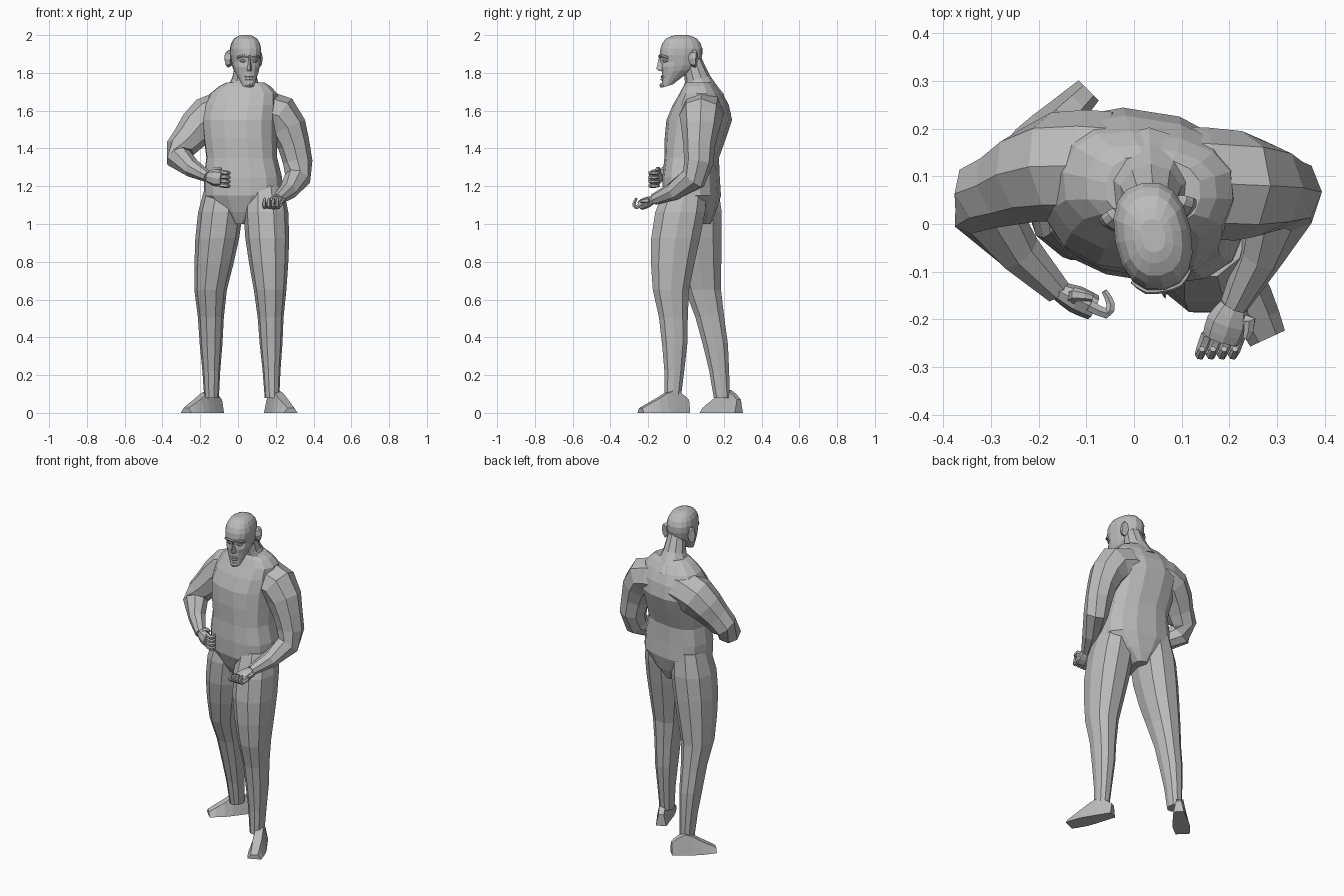
import bpy, bmesh, math
from mathutils import Vector, Matrix

old = bpy.data.objects.get("Cube")
if old:
    bpy.data.objects.remove(old, do_unlink=True)

grey = (.5, .5, .5, 1)
clay = bpy.data.materials.new("clay_grey")
clay.use_nodes = True
clay.diffuse_color = grey
clay.node_tree.nodes["Principled BSDF"].inputs["Base Color"].default_value = grey

X, Y, Z = Vector((1, 0, 0)), Vector((0, 1, 0)), Vector((0, 0, 1))


def ring(center, u, v, sides, power=1):
    """Closed section spanned by half-axes u and v; power below one squares it off."""
    points = []
    for i in range(sides):
        angle = math.tau * i / sides
        c, s = math.cos(angle), math.sin(angle)
        points.append(Vector(center) + u * math.copysign(abs(c) ** power, c)
                      + v * math.copysign(abs(s) ** power, s))
    return points


def smooth(stops):
    """Add one curved in-between stop inside every pair of stops."""
    last = len(stops) - 1
    result = []
    for i in range(last):
        nearby = zip(stops[max(i - 1, 0)], stops[i], stops[i + 1], stops[min(i + 2, last)])
        result.append(stops[i])
        result.append(tuple((b + c) / 2 + (b + c - a - d) / 16 for a, b, c, d in nearby))
    return result + [stops[last]]


def loft(name, rings):
    """Skin a list of equal-length sections and cap both ends."""
    bm = bmesh.new()
    rows = [[bm.verts.new(point) for point in section] for section in rings]
    count = len(rows[0])
    for low, high in zip(rows, rows[1:]):
        for i in range(count):
            j = (i + 1) % count
            bm.faces.new((low[i], low[j], high[j], high[i]))
    bm.faces.new(rows[0][::-1])
    bm.faces.new(rows[-1])
    bmesh.ops.recalc_face_normals(bm, faces=bm.faces)
    mesh = bpy.data.meshes.new(name)
    bm.to_mesh(mesh)
    bm.free()
    mesh.materials.append(clay)
    obj = bpy.data.objects.new(name, mesh)
    bpy.context.collection.objects.link(obj)
    return obj


def limb(name, points, radii, sides=6, flat=1, up=Y):
    """Sweep a tapering section along a bent path; flat thins it across the up direction."""
    stops = smooth([(*point, radius) for point, radius in zip(points, radii)])
    path = [Vector(stop[:3]) for stop in stops]
    rings = []
    for i, point in enumerate(path):
        ahead, behind = path[min(i + 1, len(path) - 1)], path[max(i - 1, 0)]
        tangent = (ahead - behind).normalized()
        side = tangent.cross(up).normalized()
        rise = side.cross(tangent)
        radius = stops[i][3]
        rings.append(ring(point, rise * radius, side * radius * flat, sides))
    return loft(name, rings)


# Torso: sections as height, centre x, centre y, half width, half depth
twist = Matrix.Rotation(math.radians(-9), 3, 'Z')
loft("torso", [
    ring((x, y, z), twist @ X * wide, twist @ Y * deep, 14, .8)
    for z, x, y, wide, deep in smooth([
        (1, .02, .04, .04, .09), (1.15, .03, .03, .21, .15), (1.35, .02, .03, .19, .14),
        (1.55, .01, .07, .2, .17), (1.69, .03, .08, .18, .11), (1.75, .04, .07, .1, .07)])])
limb("neck", [(.03, .085, 1.66), (.035, .06, 1.77), (.04, .02, 1.9)], [.12, .068, .05], 10)


# Legs: straight hip-to-knee-to-ankle line, bowed forward at thigh and back at calf
def leg(name, hip, knee, ankle):
    girths = [.115, .138, .135, .12, .1, .08, .07, .055, .045]
    rings = []
    for i, girth in enumerate(girths):
        t = i / 4
        point = hip.lerp(knee, t) if t < 1 else knee.lerp(ankle, t - 1)
        point -= Y * math.sin(math.pi * t) * .015
        rings.append(ring(point, X * girth * .86, Y * girth, 10, .9))
    loft(name, rings)


leg("left_leg", Vector((.14, 0, 1.2)), Vector((.17, -.08, .65)), Vector((.18, -.07, .08)))
leg("right_leg", Vector((-.075, .06, 1.2)), Vector((-.145, .09, .65)), Vector((-.14, .19, .08)))


# Feet: flat-soled sections from heel to toe, as fraction, half width, height
def foot(name, heel, toe):
    side = (toe - heel).cross(Z).normalized()
    rings = []
    for t, width, height in smooth([(0, .03, .07), (.3, .04, .12), (.65, .05, .075),
                                    (1, .04, .025)]):
        sole = heel.lerp(toe, t)
        half = [sole + side * width, sole + side * width * .5 + Z * height]
        rings.append(half + [point - side * 2 * (point - sole).dot(side)
                             for point in reversed(half)])
    loft(name, rings)


foot("left_foot", Vector((.165, .01, 0)), Vector((.28, -.24, 0)))
foot("right_foot", Vector((-.095, .28, 0)), Vector((-.275, .1, 0)))


# Hands: palm, four curled fingers and a thumb
def hand(side, wrist, knuckles, across, inward):
    forward = (knuckles - wrist).normalized()
    middle = wrist.lerp(knuckles, .5)
    limb(side + "_palm", [wrist, middle, knuckles], [.03, .045, .042], 8, .65, across)
    for i, finger in enumerate(["index", "middle", "ring", "little"]):
        base = knuckles + across * (1.5 - i) * .023 - forward * .01
        limb(side + "_" + finger + "_finger", [
            base, base + forward * .04, base + forward * .05 + inward * .025,
            base + forward * .035 + inward * .045], [.013, .012, .01, .007], up=across)
    limb(side + "_thumb", [
        middle + across * .02, middle + across * .045 + inward * .01,
        middle + across * .05 + forward * .04 + inward * .02], [.018, .015, .008], up=inward)


# Arms: chest root, shoulder, upper arm, elbow, wrist
for side, joints, knuckles, across, inward in [
    ("left", [(.08, .09, 1.59), (.22, .08, 1.57), (.295, .07, 1.42), (.315, .04, 1.24),
              (.21, -.17, 1.13)], (.185, -.24, 1.1), X, Z),
    ("right", [(-.05, .12, 1.59), (-.16, .12, 1.56), (-.265, .08, 1.45), (-.315, .03, 1.35),
               (-.16, -.14, 1.25)], (-.085, -.175, 1.24), Z, Y)]:
    limb(side + "_arm", joints, [.115, .115, .085, .07, .03], 8)
    hand(side, Vector(joints[-1]), Vector(knuckles), across, inward)

# Skull: sections as height, centre y, half width, half depth
skull = []
for i, (z, y, wide, deep) in enumerate(smooth([
        (1.72, -.1, .03, .03), (1.8, -.04, .065, .09), (1.86, -.03, .075, .11),
        (1.93, -.025, .08, .113), (1.98, -.025, .06, .085), (2, -.025, .025, .035)])):
    section = ring((0, y, z), X * wide, Y * deep, 16, .85)
    for point in section:
        # Jaw line rises toward the ears
        point.z += max(0, 1.87 - z) * 2 * max(0, point.y + .14)
        # Eye sockets
        if i == 4 and point.y < y and .015 < abs(point.x) < .06:
            point.y += .014
    skull.append(section)
head = [loft("head", skull)]

# Nose: triangular sections from bridge to tip
head.append(loft("nose", [
    [Vector((-wide, -.12, z)), Vector((wide, -.12, z)), Vector((0, tip, z))]
    for z, wide, tip in [(1.89, .009, -.145), (1.82, .018, -.16), (1.81, .017, -.145)]]))

# Mouth and chin: short bars across the face
for name, z, half, thick in [("upper_lip", 1.78, .026, .007), ("lower_lip", 1.765, .022, .007),
                             ("chin", 1.735, .02, .014)]:
    head.append(limb(name, [(-half, -.12, z), (0, -.13, z), (half, -.12, z)],
                     [thick / 2, thick, thick / 2]))

# Brows, eyes and ears on both sides
for side, m in [("left", 1), ("right", -1)]:
    head.append(limb(side + "_brow", [(0, -.14, 1.885), (m * .035, -.135, 1.89),
                                      (m * .06, -.11, 1.88)], [.007, .008, .006]))
    head.append(limb(side + "_eye", [(m * .018, -.12, 1.863), (m * .03, -.123, 1.863),
                                     (m * .045, -.11, 1.863)], [.005, .009, .005]))
    head.append(limb(side + "_ear", [(m * .065, .01, 1.87), (m * .08, .03, 1.875),
                                     (m * .085, .04, 1.875)], [.035, .048, .04], 8, .5, Z))

# The whole head turns slightly to its left
for part in head:
    part.matrix_world = Matrix.Translation(X * .035) @ Matrix.Rotation(math.radians(11), 4, 'Z')
